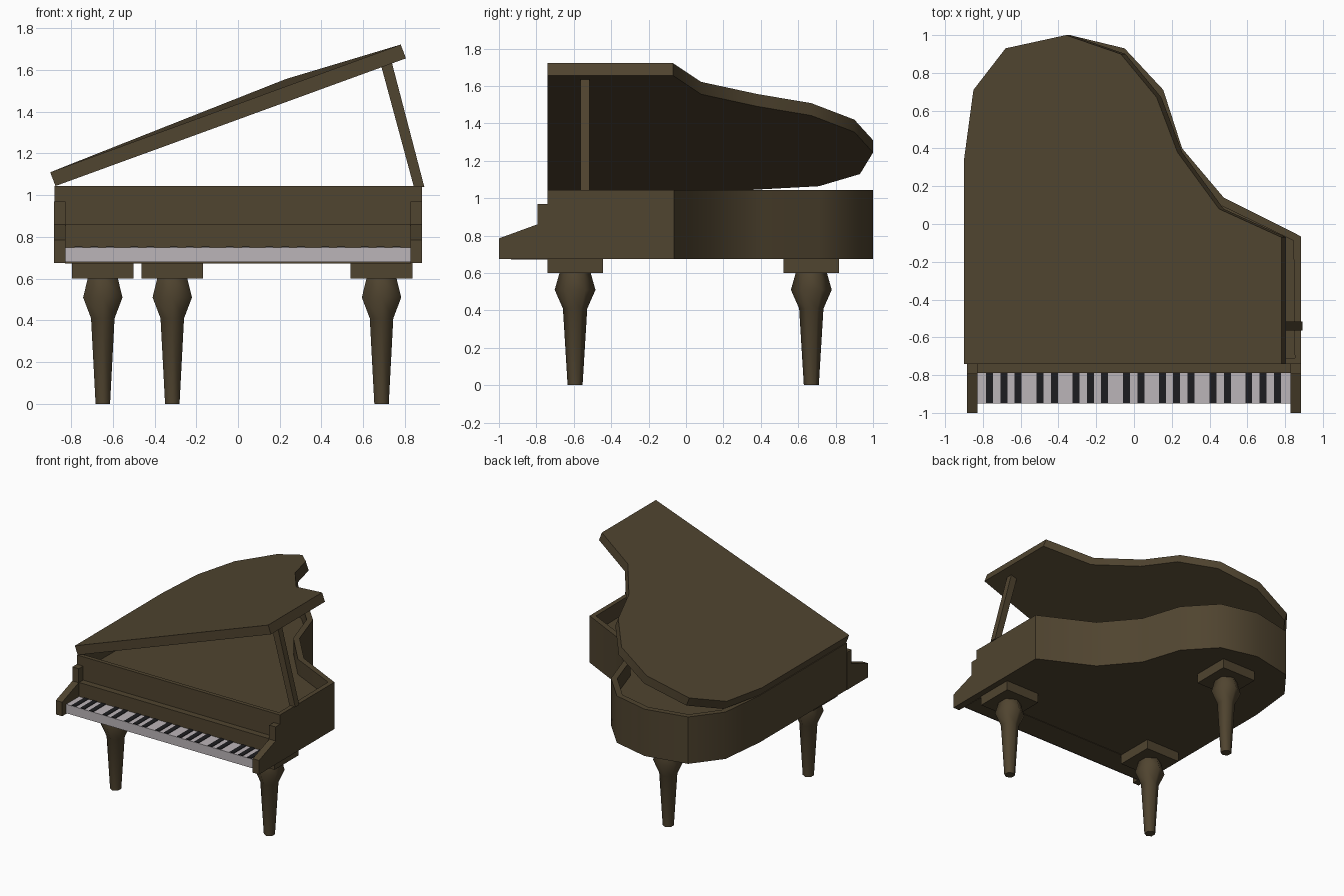
import bpy, bmesh, math
from mathutils import Vector

if "Cube" in bpy.data.objects:
    bpy.data.objects.remove(bpy.data.objects["Cube"])


def material(name, rgb):
    m = bpy.data.materials.new(name)
    m.diffuse_color = (*rgb, 1)
    m.use_nodes = True
    m.node_tree.nodes["Principled BSDF"].inputs["Base Color"].default_value = m.diffuse_color
    return m


WOOD = material("dark_brown_wood", (0.08, 0.058, 0.029))
WHITE = material("white_keys", (0.50, 0.46, 0.48))
BLACK = material("black_keys", (0.012, 0.012, 0.014))


def finish(bm, name, mat, smooth=None):
    bmesh.ops.recalc_face_normals(bm, faces=bm.faces)
    me = bpy.data.meshes.new(name)
    bm.to_mesh(me)
    bm.free()
    ob = bpy.data.objects.new(name, me)
    bpy.context.collection.objects.link(ob)
    me.materials.append(mat)
    if smooth:
        bpy.ops.object.select_all(action='DESELECT')
        ob.select_set(True)
        bpy.context.view_layer.objects.active = ob
        bpy.ops.object.shade_smooth_by_angle(angle=math.radians(smooth))
    return ob


def prism(points, offset, name, mat, smooth=None):
    """Solid from a closed loop of 3D points swept along an offset."""
    bm = bmesh.new()
    a = [bm.verts.new(p) for p in points]
    b = [bm.verts.new(Vector(p) + Vector(offset)) for p in points]
    bm.faces.new(a)
    bm.faces.new(b)
    n = len(a)
    for i in range(n):
        j = (i + 1) % n
        bm.faces.new((a[i], a[j], b[j], b[i]))
    return finish(bm, name, mat, smooth)


def box(x0, x1, y0, y1, z0, z1, name, mat):
    loop = [(x0, y0, z0), (x1, y0, z0), (x1, y1, z0), (x0, y1, z0)]
    return prism(loop, (0, 0, z1 - z0), name, mat)


# Curved case, hollow from above with a thin rim
outline = [(-0.88, -0.74), (0.883, -0.74), (0.883, -0.065), (0.475, 0.14),
           (0.255, 0.40), (0.155, 0.71), (-0.05, 0.93), (-0.34, 1.0),
           (-0.67, 0.93), (-0.84, 0.71), (-0.88, 0.34)]
bm = bmesh.new()
base = bm.faces.new([bm.verts.new((x, y, 0.675)) for x, y in outline])
res = bmesh.ops.extrude_face_region(bm, geom=[base], use_keep_orig=True)
bmesh.ops.translate(bm, vec=(0, 0, 0.368),
                    verts=[v for v in res["geom"] if isinstance(v, bmesh.types.BMVert)])
bmesh.ops.recalc_face_normals(bm, faces=bm.faces)
top = next(f for f in bm.faces if f.normal.z > 0.9)
bmesh.ops.inset_region(bm, faces=[top], thickness=0.045)
res = bmesh.ops.extrude_face_region(bm, geom=[top])
bmesh.ops.translate(bm, vec=(0, 0, -0.12),
                    verts=[v for v in res["geom"] if isinstance(v, bmesh.types.BMVert)])
bmesh.ops.delete(bm, geom=[top], context='FACES_ONLY') if top.is_valid else None
finish(bm, "case", WOOD, 35)

# Raised lid, tilted up towards the right
lid = [(-0.9, -0.74, 1.11), (0.78, -0.74, 1.722), (0.78, -0.07, 1.722),
       (0.45, 0.08, 1.622), (0.23, 0.38, 1.557), (0.12, 0.67, 1.508),
       (-0.07, 0.90, 1.42), (-0.36, 1.0, 1.31), (-0.68, 0.93, 1.195),
       (-0.85, 0.71, 1.13), (-0.9, 0.34, 1.11)]
prism(lid, (0.025, 0, -0.066), "lid", WOOD, 35)

# Lid prop
prism([(0.685, -0.565, 1.625), (0.735, -0.565, 1.645),
       (0.893, -0.565, 1.04), (0.843, -0.565, 1.04)], (0, 0.05, 0), "lid_prop", WOOD)

# Fallboard and keybed
box(-0.83, 0.83, -0.79, -0.735, 0.675, 0.86, "fallboard", WOOD)
box(-0.83, 0.83, -0.935, -0.735, 0.672, 0.69, "keybed", WOOD)

# Cheek blocks at both ends of the keyboard
cheek = [(-1.0, 0.675), (-1.0, 0.785), (-0.795, 0.86), (-0.795, 0.97),
         (-0.735, 0.97), (-0.735, 0.675)]
for side, x in (("left", -0.883), ("right", 0.828)):
    prism([(x, y, z) for y, z in cheek], (0.055, 0, 0), side + "_cheek", WOOD)

# Keyboard: one white slab with black keys in groups of three and two
box(-0.83, 0.83, -0.95, -0.785, 0.68, 0.75, "white_keys", WHITE)
for octave in range(4):
    start = -0.765 + 0.4575 * octave
    offsets = [0, 0.076, 0.152] + ([0.268, 0.344] if octave < 3 else [])
    for o in offsets:
        c = start + o
        box(c - 0.0185, c + 0.0185, -0.947, -0.788, 0.748, 0.754, "black_key", BLACK)

# Legs: square block over a six-sided turned leg
profile = [(0.0, 0.04), (0.41, 0.065), (0.51, 0.109), (0.605, 0.082)]
legs = (("left_front", -0.648, -0.593), ("right_front", 0.688, -0.593),
        ("back", -0.315, 0.67))
for name, cx, cy in legs:
    box(cx - 0.148, cx + 0.148, cy - 0.148, cy + 0.148, 0.6, 0.68, name + "_leg_block", WOOD)
    bm = bmesh.new()
    rings = [[bm.verts.new((cx + r * math.sin(i * math.pi / 3),
                            cy + r * math.cos(i * math.pi / 3), z)) for i in range(6)]
             for z, r in profile]
    bm.faces.new(rings[0])
    bm.faces.new(rings[-1])
    for a, b in zip(rings, rings[1:]):
        for i in range(6):
            j = (i + 1) % 6
            bm.faces.new((a[i], a[j], b[j], b[i]))
    finish(bm, name + "_leg", WOOD, 62)
